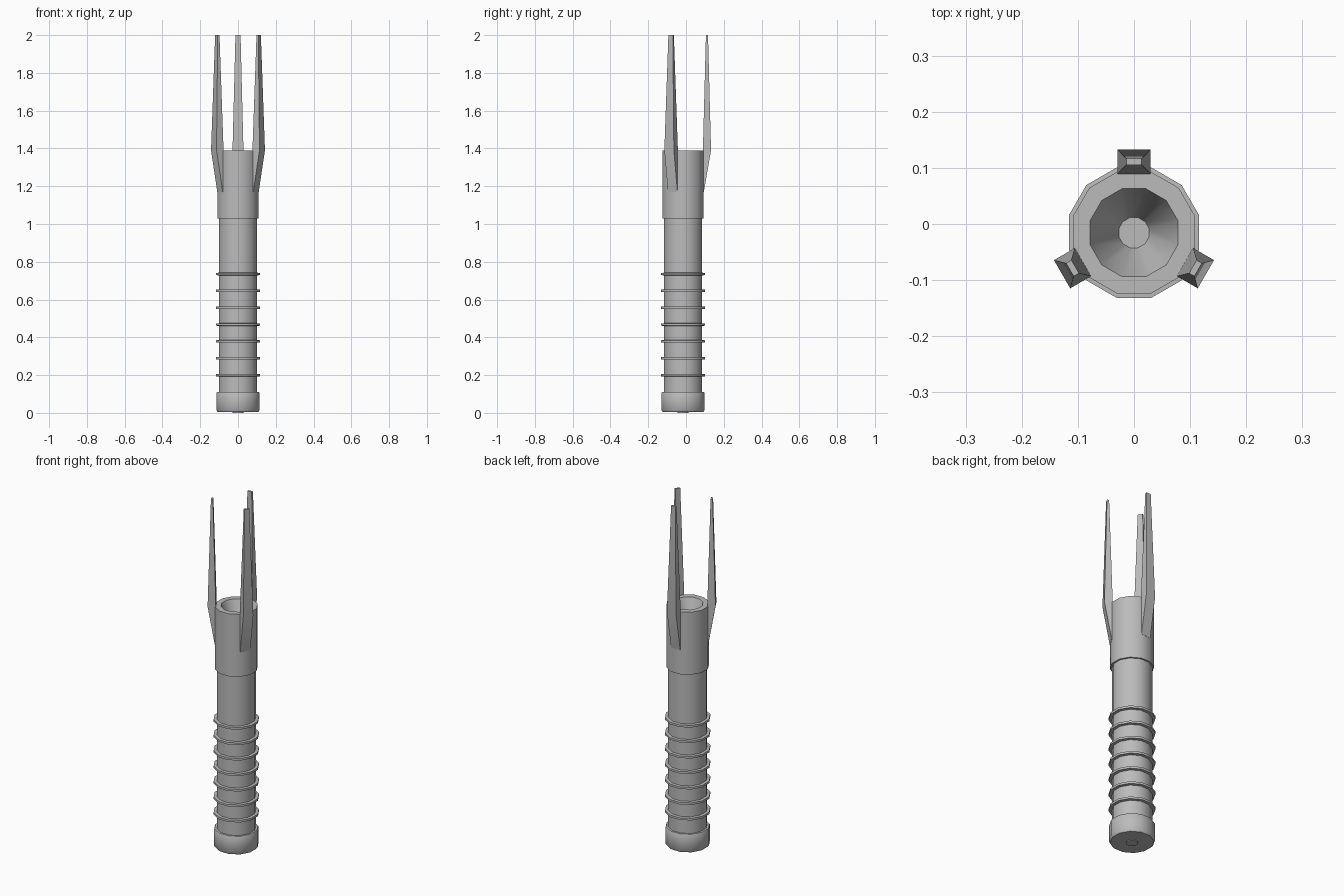
import bpy, bmesh, math

if "Cube" in bpy.data.objects:
    bpy.data.objects.remove(bpy.data.objects["Cube"])

SIDES = 12
CY = -0.0155          # axis offset so the three prongs are centred in y

grey = bpy.data.materials.new("grey metal")
grey.diffuse_color = (0.5, 0.5, 0.5, 1)
grey.use_nodes = True
grey.node_tree.nodes["Principled BSDF"].inputs["Base Color"].default_value = grey.diffuse_color


def finish(bm, name, angle=40):
    bmesh.ops.recalc_face_normals(bm, faces=bm.faces)
    me = bpy.data.meshes.new(name)
    bm.to_mesh(me)
    bm.free()
    me.materials.append(grey)
    ob = bpy.data.objects.new(name, me)
    ob.location.y = CY
    bpy.context.collection.objects.link(ob)
    bpy.ops.object.select_all(action='DESELECT')
    ob.select_set(True)
    bpy.context.view_layer.objects.active = ob
    bpy.ops.object.shade_smooth_by_angle(angle=math.radians(angle))
    return ob


def lathe(name, profile):
    """Twelve-sided turned part from (apothem, z) points, capped at both ends."""
    bm = bmesh.new()
    rows = []
    for a, z in profile:
        r = a / math.cos(math.pi / SIDES)
        rows.append([bm.verts.new((r * math.cos(math.tau * (i + .5) / SIDES),
                                   r * math.sin(math.tau * (i + .5) / SIDES), z))
                     for i in range(SIDES)])
    for lo, hi in zip(rows, rows[1:]):
        for i in range(SIDES):
            j = (i + 1) % SIDES
            bm.faces.new((lo[i], lo[j], hi[j], hi[i]))
    bm.faces.new(rows[0][::-1])
    bm.faces.new(rows[-1])
    return finish(bm, name)


# Pommel with softened lower edge and small foot
lathe("pommel", [(.03, 0), (.03, .005), (.108, .006), (.114, .014),
                 (.114, .106), (.111, .111), (.09, .111)])

# Grip with seven thin raised rings
grip = [(.1, .1)]
for k in range(7):
    z = .2 + k * .0892
    grip += [(.1, z - .007), (.116, z - .006), (.116, z + .006), (.1, z + .007)]
lathe("ringed_grip", grip + [(.1, 1.04)])

# Socket head with a funnel-shaped opening
lathe("socket_head", [(.09, 1.03), (.109, 1.03), (.109, 1.17), (.109, 1.39),
                      (.0785, 1.39), (.027, 1.25)])

# Three prongs that grow out of the head facets and taper upward
for n, deg in enumerate((90, 210, 330)):
    c, s = math.cos(math.radians(deg)), math.sin(math.radians(deg))
    bm = bmesh.new()
    rings = []
    # height, inner radius, outer radius, half width
    for z, r0, r1, w in ((1.17, .105, .11, .029), (1.39, .105, .148, .029),
                         (2.0, .121, .132, .0135)):
        rings.append([bm.verts.new((r * c - t * s, r * s + t * c, z))
                      for r, t in ((r0, -w), (r1, -w), (r1, w), (r0, w))])
    for lo, hi in zip(rings, rings[1:]):
        for i in range(4):
            j = (i + 1) % 4
            bm.faces.new((lo[i], lo[j], hi[j], hi[i]))
    bm.faces.new(rings[0][::-1])
    bm.faces.new(rings[-1])
    finish(bm, f"prong_{n + 1}")
